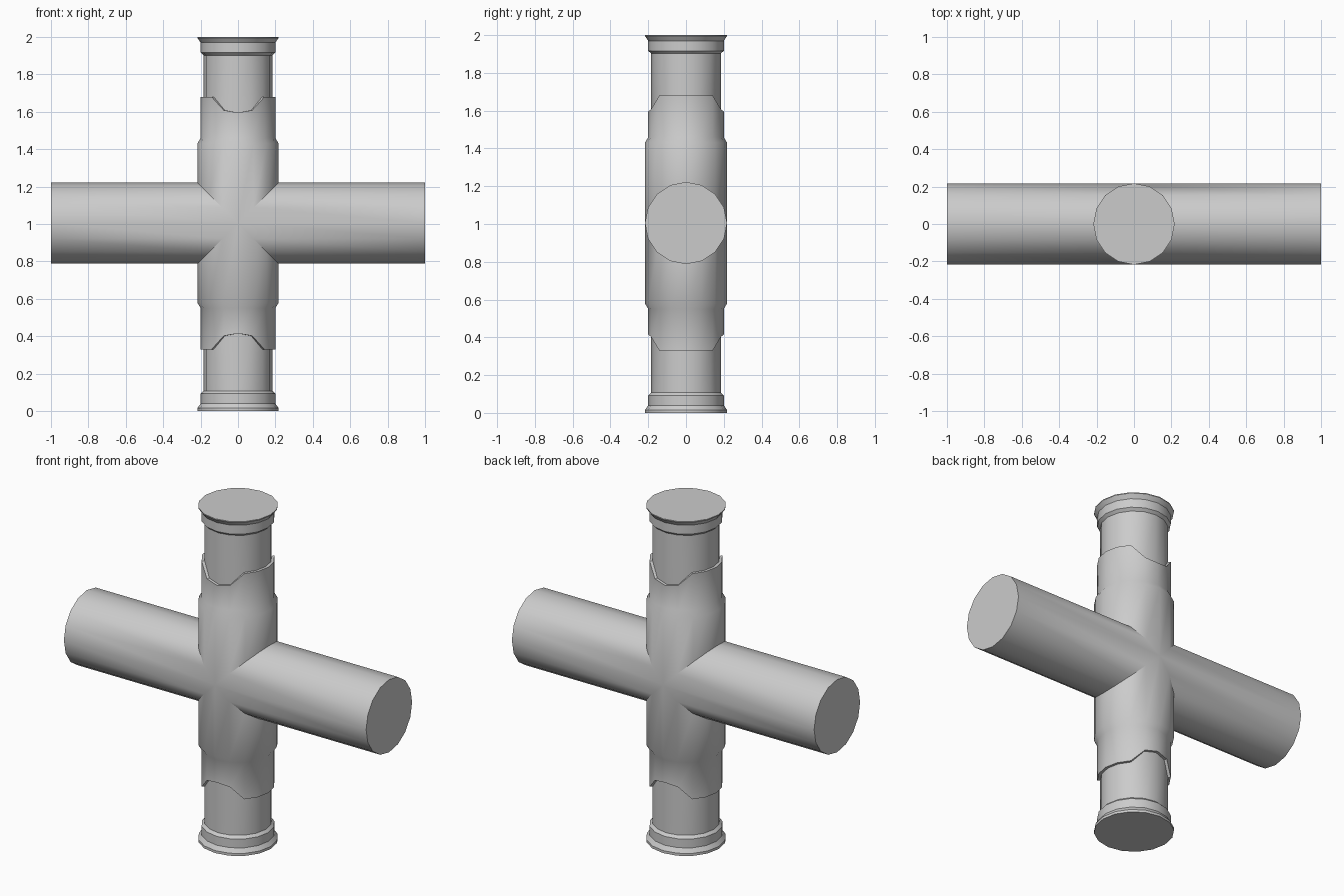
import bpy
import bmesh
from math import cos, sin, pi, radians
from mathutils import Matrix

cube = bpy.data.objects.get("Cube")
if cube:
    bpy.data.objects.remove(cube)

SIDES = 16
RADIUS = 0.2175
CENTRE = 1.005

grey = bpy.data.materials.new("pipe grey")
grey.use_nodes = True
colour = (0.6, 0.6, 0.6, 1)
grey.diffuse_color = colour
grey.node_tree.nodes["Principled BSDF"].inputs["Base Color"].default_value = colour


def collar_edge(a):
    """Height of the notched collar edge: low at front and back, high at the sides."""
    across = abs(cos(a))
    return 0.59 if across < 0.1 else 0.603 if across < 0.5 else 0.675


def mitre(a):
    """Diagonal cut where two equal pipes meet."""
    return abs(RADIUS * cos(a))


def add_arm(bm, turn, profile):
    """Loft rings of (radius, height) along one arm, cap it, and turn it about y."""
    angles = [2 * pi * i / SIDES for i in range(SIDES)]
    place = Matrix.Translation((0, 0, CENTRE)) @ Matrix.Rotation(radians(turn), 4, "Y")
    rings = []
    for r, h in profile:
        ring = [bm.verts.new((r * cos(a), r * sin(a), h(a) if callable(h) else h))
                for a in angles]
        rings.append(ring)
    for low, high in zip(rings, rings[1:]):
        for i in range(SIDES):
            j = (i + 1) % SIDES
            bm.faces.new((low[i], low[j], high[j], high[i]))
    bm.faces.new(rings[-1])
    bmesh.ops.transform(bm, matrix=place, verts=[v for ring in rings for v in ring])


def stepped_arm(end):
    """Thick sleeve, notched collar, thin pipe and flared end."""
    tube, sleeve = 0.184, 0.2
    return [(RADIUS, mitre), (RADIUS, 0.425), (sleeve, 0.455),
            (sleeve, collar_edge), (tube, collar_edge),
            (tube, 0.897), (sleeve, 0.912), (sleeve, 0.965),
            (RADIUS, 0.99), (RADIUS, end)]


# Four mitred arms welded into one cross
bm = bmesh.new()
add_arm(bm, 0, stepped_arm(2 - CENTRE))
add_arm(bm, 180, stepped_arm(CENTRE))
for turn in (90, 270):
    add_arm(bm, turn, [(RADIUS, mitre), (RADIUS, 1.0)])
bmesh.ops.remove_doubles(bm, verts=bm.verts, dist=0.0005)
bmesh.ops.recalc_face_normals(bm, faces=bm.faces)

mesh = bpy.data.meshes.new("pipe_cross")
bm.to_mesh(mesh)
bm.free()
mesh.materials.append(grey)
pipe = bpy.data.objects.new("pipe_cross", mesh)
bpy.context.collection.objects.link(pipe)

bpy.ops.object.select_all(action="DESELECT")
pipe.select_set(True)
bpy.context.view_layer.objects.active = pipe
bpy.ops.object.shade_smooth_by_angle(angle=radians(30))
